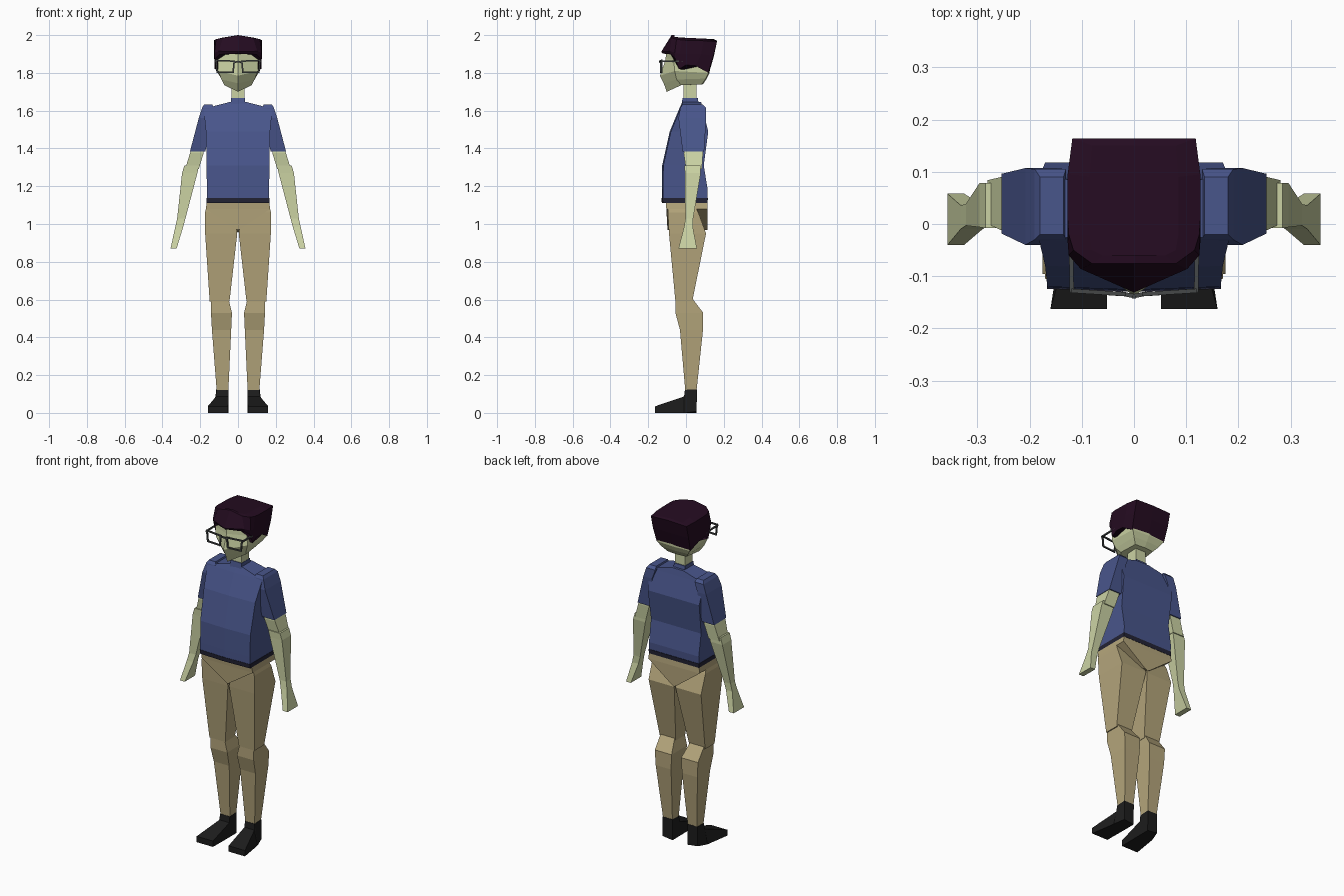
import bpy, bmesh
from mathutils import Vector


def material(name, rgb):
    m = bpy.data.materials.new(name)
    m.diffuse_color = (*rgb, 1)
    return m


SKIN = material("skin", (0.60, 0.65, 0.37))
SHIRT = material("shirt_blue", (0.066, 0.092, 0.26))
HEM = material("hem_dark", (0.017, 0.017, 0.035))
PANTS = material("trouser_tan", (0.46, 0.38, 0.20))
SHOE = material("shoe_black", (0.012, 0.012, 0.012))
HAIR = material("hair_plum", (0.018, 0.0035, 0.015))
FRAME = material("frame_grey", (0.06, 0.065, 0.065))


def finish(name, bm, mat):
    bmesh.ops.remove_doubles(bm, verts=bm.verts, dist=0.0001)
    bmesh.ops.recalc_face_normals(bm, faces=bm.faces)
    me = bpy.data.meshes.new(name)
    bm.to_mesh(me)
    bm.free()
    me.materials.append(mat)
    ob = bpy.data.objects.new(name, me)
    bpy.context.collection.objects.link(ob)
    return ob


def loft(name, rings, mat):
    """Skin a list of closed rings and cap both ends."""
    bm = bmesh.new()
    vs = [[bm.verts.new(p) for p in r] for r in rings]
    n = len(rings[0])
    for a, b in zip(vs, vs[1:]):
        for i in range(n):
            j = (i + 1) % n
            bm.faces.new((a[i], a[j], b[j], b[i]))
    bm.faces.new(vs[0])
    bm.faces.new(vs[-1])
    return finish(name, bm, mat)


def sym(half):
    """Complete a half ring that starts and ends on the centre plane."""
    return half + [(-x, y, z) for x, y, z in reversed(half[1:-1])]


def body(z, w, front, back, bulge=0.006):
    return sym([(0, front - bulge, z), (w, front, z), (w, back, z), (0, back, z)])


def limb(name, sections, mat):
    """Four-sided limb from (z, x0, x1, y0, y1), made on both sides."""
    for side, s in (("left", 1), ("right", -1)):
        rings = [[(s * a, c, z), (s * b, c, z), (s * b, d, z), (s * a, d, z)]
                 for z, a, b, c, d in sections]
        loft(f"{side}_{name}", rings, mat)


# Shirt body, hem and collar
loft("shirt_body", [
    body(1.13, .165, -.122, .113),
    body(1.18, .165, -.122, .115),
    body(1.31, .166, -.120, .094),
    body(1.49, .170, -.080, .118),
    body(1.61, .182, -.030, .088),
    body(1.647, .040, -.018, .080, 0)], SHIRT)
loft("shirt_hem", [body(1.112, .166, -.122, .114), body(1.137, .167, -.124, .116)], HEM)
loft("collar", [body(1.63, .038, -.024, .068, 0), body(1.668, .036, -.018, .062, 0)], SHIRT)

# Sleeves and arms
limb("sleeve", [(1.632, .135, .180, -.020, .090),
                (1.615, .130, .190, -.030, .105),
                (1.560, .150, .208, -.040, .107),
                (1.385, .172, .254, -.018, .096)], SHIRT)
limb("upper_arm", [(1.42, .178, .240, -.010, .088),
                   (1.375, .182, .254, -.012, .090),
                   (1.29, .208, .280, .000, .084)], SKIN)
limb("forearm_and_hand", [(1.31, .206, .284, -.008, .078),
                          (1.27, .215, .296, -.006, .078),
                          (1.03, .278, .322, -.003, .038),
                          (0.985, .290, .332, -.010, .036),
                          (0.87, .325, .357, -.040, .058)], SKIN)

# Pelvis with a V-shaped lower edge
loft("pelvis", [
    body(1.12, .165, -.108, .112, 0),
    body(1.08, .170, -.104, .115, 0),
    sym([(0, -.098, .967), (.02, -.098, .98), (.02, .114, .968), (0, .114, .955)])], PANTS)

# Trouser legs
limb("thigh", [(1.08, .035, .170, -.096, .055),
               (1.06, .020, .175, -.096, .066),
               (0.95, .004, .174, -.090, .106),
               (0.59, .045, .150, -.056, .033)], PANTS)
limb("lower_leg", [(0.61, .052, .144, -.056, .030),
                   (0.53, .032, .143, -.056, .091),
                   (0.44, .036, .138, -.032, .090),
                   (0.12, .051, .113, -.004, .056)], PANTS)

# Shoes: ankle cuff running forward into a flared toe
for side, s in (("left", 1), ("right", -1)):
    loft(f"{side}_shoe", [
        [(s * x, y, z) for x, y, z in ring] for ring in (
            [(.050, .056, 0), (.116, .056, .008), (.116, .058, .125), (.050, .058, .125)],
            [(.050, -.006, 0), (.135, -.006, 0), (.114, -.006, .122), (.050, -.006, .122)],
            [(.050, -.010, 0), (.136, -.010, 0), (.116, -.010, .087), (.050, -.010, .087)],
            [(.052, -.163, 0), (.160, -.163, 0), (.160, -.163, .035), (.052, -.163, .035)])], SHOE)

# Neck and head
loft("neck", [body(1.64, .034, -.014, .056, 0), body(1.77, .034, -.014, .056, 0)], SKIN)
loft("head", [
    sym([(0, -.102, 1.70), (.072, -.025, 1.735), (.062, .085, 1.74), (0, .09, 1.74)]),
    sym([(0, -.118, 1.745), (.088, -.050, 1.765), (.088, .105, 1.77), (0, .11, 1.77)]),
    sym([(0, -.138, 1.785), (.105, -.060, 1.81), (.108, .120, 1.80), (0, .125, 1.80)]),
    sym([(0, -.108, 1.87), (.105, -.065, 1.87), (.112, .120, 1.87), (0, .13, 1.87)]),
    sym([(0, -.105, 1.92), (.105, -.065, 1.92), (.112, .110, 1.92), (0, .13, 1.92)])], SKIN)

# Hair cap: pointed fringe, sideburns and a lower back edge
loft("hair", [
    sym([(0, -.122, 1.902), (.100, -.080, 1.898), (.118, -.058, 1.878), (.123, -.036, 1.82),
         (.124, .000, 1.842), (.124, .050, 1.838), (.112, .118, 1.80), (0, .122, 1.80)]),
    sym([(0, -.131, 1.912), (.102, -.086, 1.915), (.125, -.060, 1.905), (.127, -.034, 1.90),
         (.127, .000, 1.90), (.127, .080, 1.90), (.118, .145, 1.89), (0, .148, 1.89)]),
    sym([(0, -.076, 2.0), (.080, -.076, 1.985), (.116, -.050, 1.978), (.125, -.020, 1.974),
         (.127, .010, 1.972), (.127, .095, 1.97), (.118, .164, 1.966), (0, .164, 1.970)]),
    sym([(0, -.060, 2.0), (.06, -.060, 1.990), (.08, -.050, 1.987), (.085, -.020, 1.986),
         (.085, .010, 1.985), (.085, .090, 1.982), (.08, .150, 1.972), (0, .150, 1.978)])], HAIR)


# Glasses made of thin bars
def bars(name, pairs, t, mat):
    bm = bmesh.new()
    for p, q in pairs:
        p, q = Vector(p), Vector(q)
        d = q - p
        rot = d.to_track_quat('Z', 'Y').to_matrix().to_4x4()
        geo = bmesh.ops.create_cube(bm, size=1)["verts"]
        for v in geo:
            v.co = (p + q) / 2 + rot @ Vector((v.co.x * t, v.co.y * t, v.co.z * (d.length + t)))
    return finish(name, bm, mat)


for side, s in (("left", 1), ("right", -1)):
    c = [(s * .020, -.134, 1.862), (s * .116, -.128, 1.866),
         (s * .110, -.128, 1.804), (s * .026, -.134, 1.804)]
    bars(f"{side}_lens_frame", [(c[i], c[(i + 1) % 4]) for i in range(4)], .008, FRAME)
    bars(f"{side}_temple", [((s * .119, -.128, 1.862), (s * .121, -.02, 1.862))], .008, FRAME)
bars("glasses_bridge", [((-.020, -.134, 1.856), (0, -.138, 1.860)),
                        ((.020, -.134, 1.856), (0, -.138, 1.860))], .008, FRAME)
